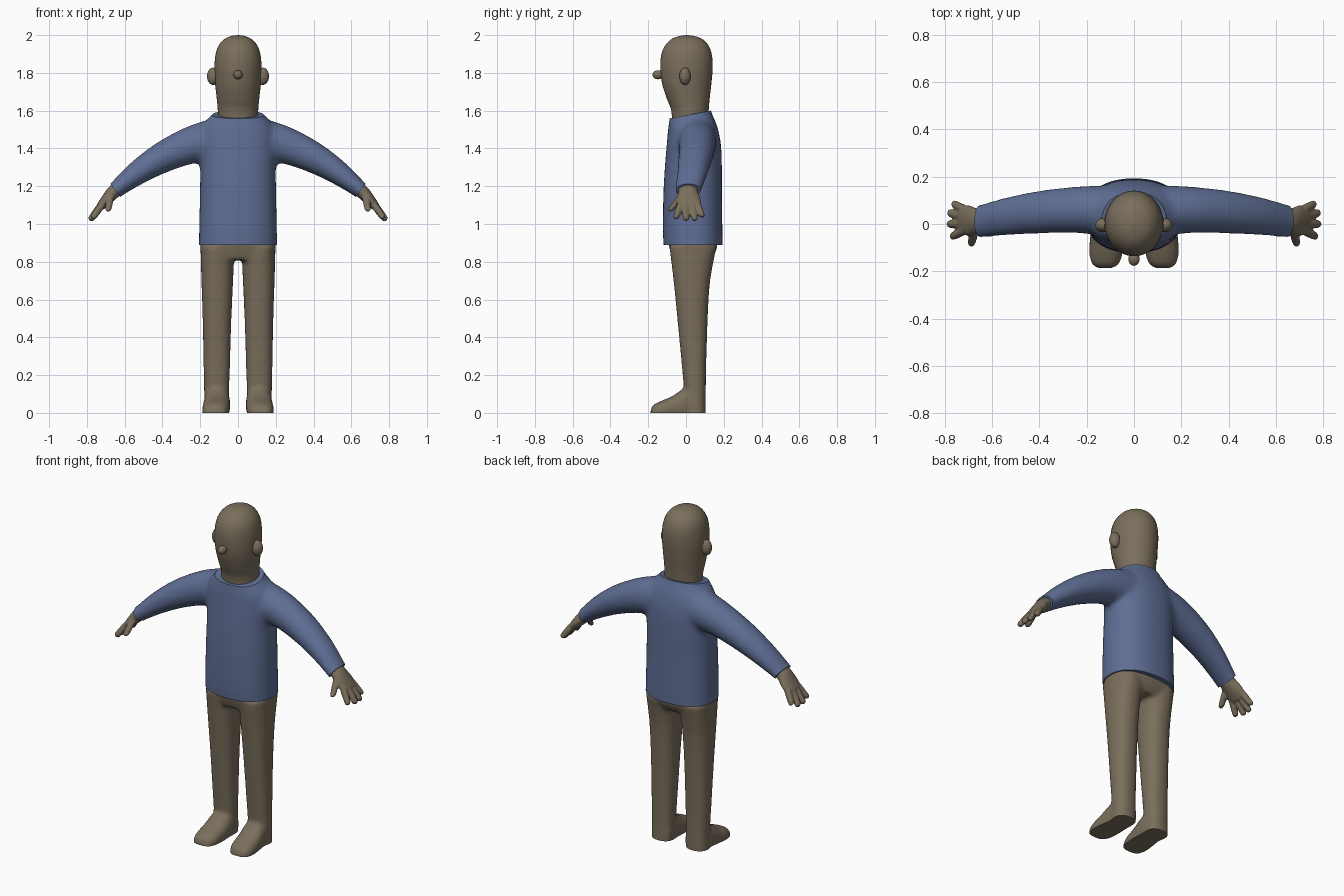
import bpy, bmesh, math
from mathutils import Vector as V

if "Cube" in bpy.data.objects:
    bpy.data.objects.remove(bpy.data.objects["Cube"])


def material(name, rgb):
    m = bpy.data.materials.new(name)
    m.diffuse_color = (*rgb, 1)
    m.use_nodes = True
    m.node_tree.nodes["Principled BSDF"].inputs["Base Color"].default_value = m.diffuse_color
    return m


SKIN = material("warm brown", (0.195, 0.158, 0.107))
BLUE = material("sweater blue", (0.114, 0.156, 0.296))


def spow(a, p):
    return math.copysign(abs(a) ** p, a)


def loft(bm, rings, n=32, steps=4, power=2.0):
    """Capped tube through rings (centre, half axis u, half axis v), smoothly interpolated."""
    dense = []
    for i in range(len(rings) - 1):
        a, b, c, d = (rings[max(0, min(len(rings) - 1, k))] for k in range(i - 1, i + 3))
        for j in range(steps):
            t = j / steps
            dense.append([0.5 * (2 * q + (r - p) * t + (2 * p - 5 * q + 4 * r - s) * t * t
                                 + (3 * q - p - 3 * r + s) * t ** 3)
                          for p, q, r, s in zip(a, b, c, d)])
    dense.append(rings[-1])
    loops = []
    for c, u, v in dense:
        loops.append([])
        for k in range(n):
            ang = 2 * math.pi * k / n
            loops[-1].append(bm.verts.new(c + u * spow(math.cos(ang), 2 / power)
                                          + v * spow(math.sin(ang), 2 / power)))
    faces = [bm.faces.new(loops[0]), bm.faces.new(loops[-1])]
    for p, q in zip(loops, loops[1:]):
        for k in range(n):
            faces.append(bm.faces.new((p[k], p[(k + 1) % n], q[(k + 1) % n], q[k])))
    bmesh.ops.recalc_face_normals(bm, faces=faces)


def upright(rows, x=0.0):
    """Rings from rows of (z, half width, front y, back y)."""
    return [(V((x, (f + b) / 2, z)), V((w, 0, 0)), V((0, (b - f) / 2, 0))) for z, w, f, b in rows]


def limb(rows, side):
    """Rings from rows of (x, y, z, half depth, half thickness), following the path in xz."""
    out = []
    for i, (x, y, z, hy, h) in enumerate(rows):
        a, b = rows[max(i - 1, 0)], rows[min(i + 1, len(rows) - 1)]
        t = V((b[0] - a[0], 0, b[2] - a[2])).normalized()
        out.append((V((side * x, y, z)), V((0, hy, 0)), V((-t.z * side, 0, t.x)) * h))
    return out


def finish(bm, name, mat, voxel=0, smooth=0, cuts=()):
    """Fuse the volumes, soften the joins, then trim with planes (point, outward normal)."""
    me = bpy.data.meshes.new(name)
    bm.to_mesh(me)
    bm.free()
    ob = bpy.data.objects.new(name, me)
    bpy.context.collection.objects.link(ob)
    if voxel:
        r = ob.modifiers.new("fuse", 'REMESH')
        r.mode, r.voxel_size = 'VOXEL', voxel
        s = ob.modifiers.new("soften", 'SMOOTH')
        s.factor, s.iterations = 0.5, smooth
        dg = bpy.context.evaluated_depsgraph_get()
        new = bpy.data.meshes.new_from_object(ob.evaluated_get(dg))
        ob.modifiers.clear()
        ob.data = new
        bm = bmesh.new()
        bm.from_mesh(new)
        for p, nrm in cuts:
            g = bm.verts[:] + bm.edges[:] + bm.faces[:]
            bmesh.ops.bisect_plane(bm, geom=g, plane_co=p, plane_no=nrm, clear_outer=True)
            bmesh.ops.holes_fill(bm, edges=[e for e in bm.edges if e.is_boundary])
        bm.to_mesh(new)
        bm.free()
    ob.data.materials.clear()
    ob.data.materials.append(mat)
    bpy.ops.object.select_all(action='DESELECT')
    ob.select_set(True)
    bpy.context.view_layer.objects.active = ob
    bpy.ops.object.shade_smooth_by_angle(angle=math.radians(40))
    return ob


def ellipsoid(name, loc, size):
    bm = bmesh.new()
    bmesh.ops.create_uvsphere(bm, u_segments=24, v_segments=14, radius=1)
    bmesh.ops.scale(bm, vec=size, verts=bm.verts)
    bmesh.ops.translate(bm, vec=loc, verts=bm.verts)
    finish(bm, name, SKIN)


# Sweater: torso and both sleeves fused, trimmed at hem, neckline and cuffs
bm = bmesh.new()
loft(bm, upright([(0.83, 0.208, -0.113, 0.193), (0.95, 0.206, -0.122, 0.193), (1.15, 0.202, -0.12, 0.19),
                  (1.3, 0.2, -0.112, 0.19), (1.42, 0.205, -0.102, 0.185), (1.5, 0.195, -0.095, 0.17),
                  (1.55, 0.165, -0.088, 0.153), (1.6, 0.123, -0.084, 0.132), (1.68, 0.11, -0.083, 0.127)]),
     n=48, power=2.3)
SLEEVE = [(0.08, 0.055, 1.445, 0.11, 0.125), (0.24, 0.06, 1.42, 0.098, 0.1), (0.4, 0.05, 1.352, 0.09, 0.082),
          (0.54, 0.032, 1.265, 0.08, 0.063), (0.65, 0.012, 1.178, 0.07, 0.044), (0.7, 0.008, 1.135, 0.068, 0.042)]
for s in (1, -1):
    loft(bm, limb(SLEEVE, s))
finish(bm, "sweater", BLUE, 0.013, 9,
       [(V((0, 0, 0.89)), V((0, 0, -1))), (V((0, -0.08, 1.56)), V((0, -0.19, 1)))]
       + [(V((s * 0.65, 0, 1.178)), V((s * 0.8, 0, -0.6))) for s in (1, -1)])

# Legs, hips and feet fused, with flat soles
bm = bmesh.new()
loft(bm, upright([(0.81, 0.19, -0.07, 0.13), (0.86, 0.197, -0.085, 0.16),
                  (0.93, 0.198, -0.095, 0.168), (0.98, 0.19, -0.09, 0.16)]), n=48, power=2.5)
LEG = [(-0.04, 0.066, -0.01, 0.105), (0.1, 0.066, -0.01, 0.105), (0.25, 0.07, -0.022, 0.107),
       (0.5, 0.076, -0.046, 0.115), (0.7, 0.084, -0.066, 0.128), (0.88, 0.09, -0.088, 0.162)]
FOOT = [(-0.187, 0.03, 0.02), (-0.172, 0.055, 0.043), (-0.13, 0.07, 0.064), (-0.07, 0.072, 0.09),
        (-0.02, 0.07, 0.125), (0.03, 0.066, 0.14), (0.09, 0.05, 0.12)]
for s in (1, -1):
    rings = upright(LEG)
    for c, u, v in rings:
        c.x = s * (0.114 - 0.006 * c.z)
    loft(bm, rings, power=2.3)
    loft(bm, [(V((s * (0.111 - 0.06 * y), y, h / 2 - 0.02)), V((w, 0, 0)), V((0, 0, h / 2 + 0.02)))
              for y, w, h in FOOT], power=2.4)
finish(bm, "legs", SKIN, 0.011, 7, [(V((0, 0, 0)), V((0, 0, -1)))])

# Head and neck
bm = bmesh.new()
loft(bm, upright([(1.5, 0.105, -0.07, 0.115), (1.6, 0.107, -0.078, 0.12), (1.66, 0.112, -0.1, 0.125),
                  (1.74, 0.121, -0.126, 0.134), (1.82, 0.125, -0.136, 0.141), (1.89, 0.12, -0.132, 0.138),
                  (1.94, 0.105, -0.114, 0.122), (1.975, 0.077, -0.082, 0.092), (1.993, 0.043, -0.043, 0.053),
                  (2.0, 0.006, -0.003, 0.009)]), n=40)
finish(bm, "head", SKIN)

# Ears and nose
for s, side in ((1, "left"), (-1, "right")):
    ellipsoid(side + "_ear", (s * 0.131, -0.005, 1.782), (0.033, 0.03, 0.046))
ellipsoid("nose", (0, -0.148, 1.79), (0.024, 0.029, 0.024))

# Hands: palm, four fingers and a thumb
PALM = [(0.62, 0.012, 1.2, 0.05, 0.036), (0.66, 0.011, 1.168, 0.052, 0.036),
        (0.695, 0.014, 1.13, 0.064, 0.03), (0.73, 0.018, 1.09, 0.062, 0.022)]
FINGERS = [((0.718, -0.028, 1.105), (0.764, -0.05, 1.04)), ((0.725, 0.0, 1.1), (0.777, 0.0, 1.03)),
           ((0.725, 0.032, 1.1), (0.775, 0.045, 1.03)), ((0.715, 0.06, 1.11), (0.757, 0.082, 1.048)),
           ((0.675, -0.03, 1.145), (0.687, -0.078, 1.078))]
for s, side in ((1, "left"), (-1, "right")):
    bm = bmesh.new()
    loft(bm, limb(PALM, s), n=24)
    for a, b in FINGERS:
        a, b = V(a), V(b)
        d = (b - a).normalized()
        path = [(a, 0.019), ((a + b) / 2, 0.019), (b, 0.017), (b + d * 0.01, 0.012), (b + d * 0.015, 0.004)]
        loft(bm, limb([(*p, r, r) for p, r in path], s), n=14)
    finish(bm, side + "_hand", SKIN, 0.0055, 4)
